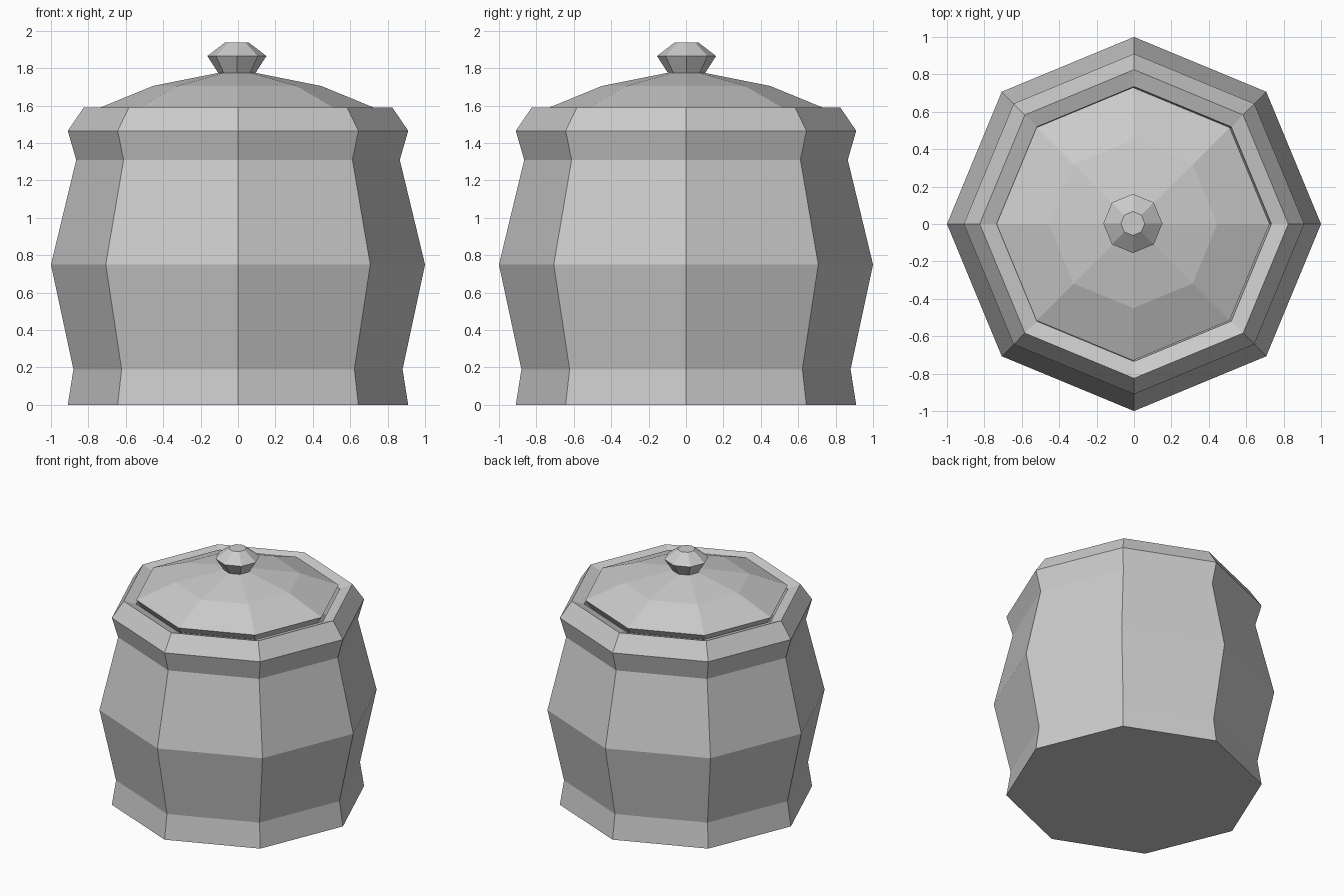
import bpy, bmesh
from math import cos, sin, tau

cube = bpy.data.objects.get("Cube")
if cube:
    bpy.data.objects.remove(cube, do_unlink=True)

SIDES = 8

# Single stone grey finish
grey = bpy.data.materials.new("stone grey")
grey.use_nodes = True
colour = (0.6, 0.6, 0.6, 1)
grey.diffuse_color = colour
grey.node_tree.nodes["Principled BSDF"].inputs["Base Color"].default_value = colour


def turned(name, profile, centre=(0, 0)):
    """Turn a (radius, height) profile into a capped, flat-faced octagonal solid."""
    bm = bmesh.new()
    rings = [[bm.verts.new((r * cos(tau * i / SIDES), r * sin(tau * i / SIDES), z))
              for i in range(SIDES)] for r, z in profile]
    for low, high in zip(rings, rings[1:]):
        for i in range(SIDES):
            j = (i + 1) % SIDES
            bm.faces.new((low[i], low[j], high[j], high[i]))
    bm.faces.new(rings[0][::-1])
    bm.faces.new(rings[-1])
    bmesh.ops.recalc_face_normals(bm, faces=bm.faces)
    mesh = bpy.data.meshes.new(name)
    bm.to_mesh(mesh)
    bm.free()
    mesh.materials.append(grey)
    obj = bpy.data.objects.new(name, mesh)
    obj.location = (*centre, 0)
    bpy.context.collection.objects.link(obj)
    return obj


# Jar: foot, belly, neck, rim sloping inward, then the hollow inside
turned("jar_body", [
    (0.91, 0), (0.88, 0.19), (1, 0.75), (0.865, 1.31), (0.91, 1.465),
    (0.825, 1.59), (0.735, 1.56), (0.7, 1.31), (0.8, 0.75), (0.7, 0.1)])

# Lid: undercut edge and shallow two-step dome
lid_centre = (-0.005, 0)
turned("lid", [
    (0.69, 1.53), (0.73, 1.59), (0.45, 1.705), (0.1, 1.775)], lid_centre)

# Knob: flared waist and bevelled top
turned("lid_knob", [
    (0.09, 1.76), (0.158, 1.865), (0.064, 1.937)], (-0.006, 0.003))
